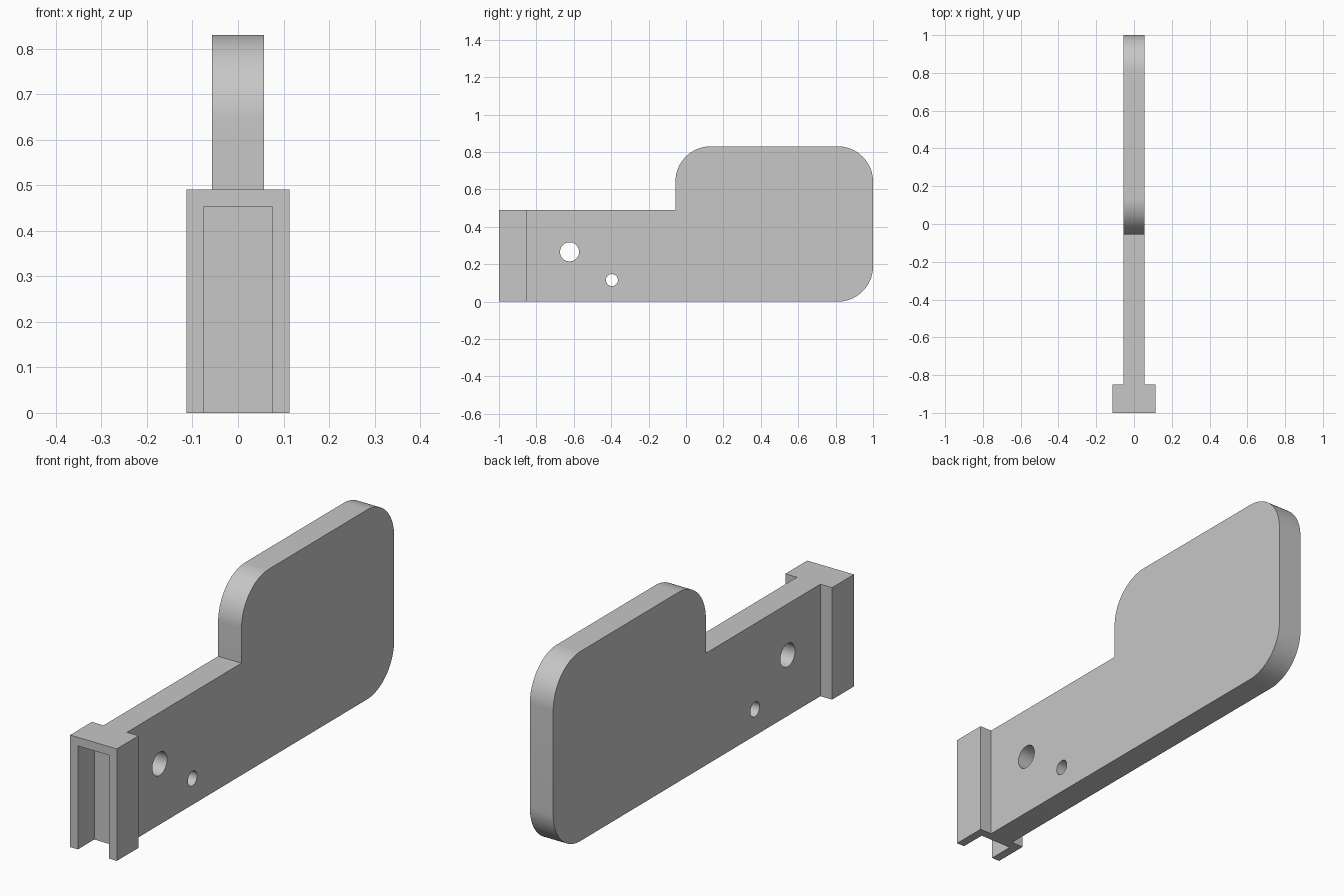
import bpy
import bmesh
from math import cos, sin, pi
from mathutils import Vector

cube = bpy.data.objects.get("Cube")
if cube:
    bpy.data.objects.remove(cube, do_unlink=True)

U = 2 / 53  # one design unit; the whole length is 53 units

grey = bpy.data.materials.new("light grey")
grey.use_nodes = True
colour = (0.57, 0.57, 0.57, 1)
grey.diffuse_color = colour
grey.node_tree.nodes["Principled BSDF"].inputs["Base Color"].default_value = colour


def arc(cy, cz, r, start, end, steps):
    """Points along an arc in the side plane, angles in quarter turns."""
    angles = [(start + (end - start) * i / steps) * pi / 2 for i in range(steps + 1)]
    return [(cy + r * cos(a), cz + r * sin(a)) for a in angles]


def prism(name, points, place, sweep):
    """Extrude a closed profile; place maps each 2D point into space."""
    bm = bmesh.new()
    face = bm.faces.new([bm.verts.new(place(*p)) for p in points])
    grown = bmesh.ops.extrude_face_region(bm, geom=[face])["geom"]
    moved = [v for v in grown if isinstance(v, bmesh.types.BMVert)]
    bmesh.ops.translate(bm, verts=moved, vec=Vector(sweep))
    bmesh.ops.recalc_face_normals(bm, faces=bm.faces)
    mesh = bpy.data.meshes.new(name)
    bm.to_mesh(mesh)
    bm.free()
    mesh.materials.append(grey)
    obj = bpy.data.objects.new(name, mesh)
    bpy.context.collection.objects.link(obj)
    return obj


def side(half):
    """Side profile in design units, y counted from the front end."""
    return lambda y, z: (-half * U, y * U - 1, z * U)


# Flat arm with a raised, rounded paddle at the back
R = 5
outline = [(4, 0)]
outline += arc(53 - R, R, R, -1, 0, 24)
outline += arc(53 - R, 22 - R, R, 0, 1, 24)
outline += arc(25 + R, 22 - R, R, 1, 2, 24)
outline += [(25, 13), (4, 13)]
plate = prism("paddle_arm", outline, side(1.5), (3 * U, 0, 0))

# Two holes through the arm
for name, y, z, r in (("large_hole", 10, 7.05, 1.35), ("small_hole", 16, 3.05, 0.85)):
    cutter = prism(name + "_cutter", arc(y, z, r, 0, 4, 48)[:-1], side(3), (6 * U, 0, 0))
    cutter.hide_render = True
    cutter.hide_set(True)
    mod = plate.modifiers.new(name, "BOOLEAN")
    mod.operation = "DIFFERENCE"
    mod.solver = "EXACT"
    mod.object = cutter

# Front socket: U-shaped channel open at the front and below, closed by a cap
channel = [(-3, 0), (-2, 0), (-2, 3), (2, 3), (2, 0), (3, 0), (3, 4), (-3, 4)]
prism("socket_channel", channel, lambda x, y: (x * U, y * U - 1, 0), (0, 0, 12 * U))
cap = [(-3, 0), (3, 0), (3, 4), (-3, 4)]
prism("socket_cap", cap, lambda x, y: (x * U, y * U - 1, 12 * U), (0, 0, U))

# Smooth the rounded corners and bores, keeping the edges sharp
bpy.ops.object.select_all(action="DESELECT")
plate.select_set(True)
bpy.context.view_layer.objects.active = plate
for mod in list(plate.modifiers):
    bpy.ops.object.modifier_apply(modifier=mod.name)
bpy.ops.object.shade_smooth_by_angle()
for obj in list(bpy.data.objects):
    if obj.name.endswith("_cutter"):
        bpy.data.objects.remove(obj, do_unlink=True)
